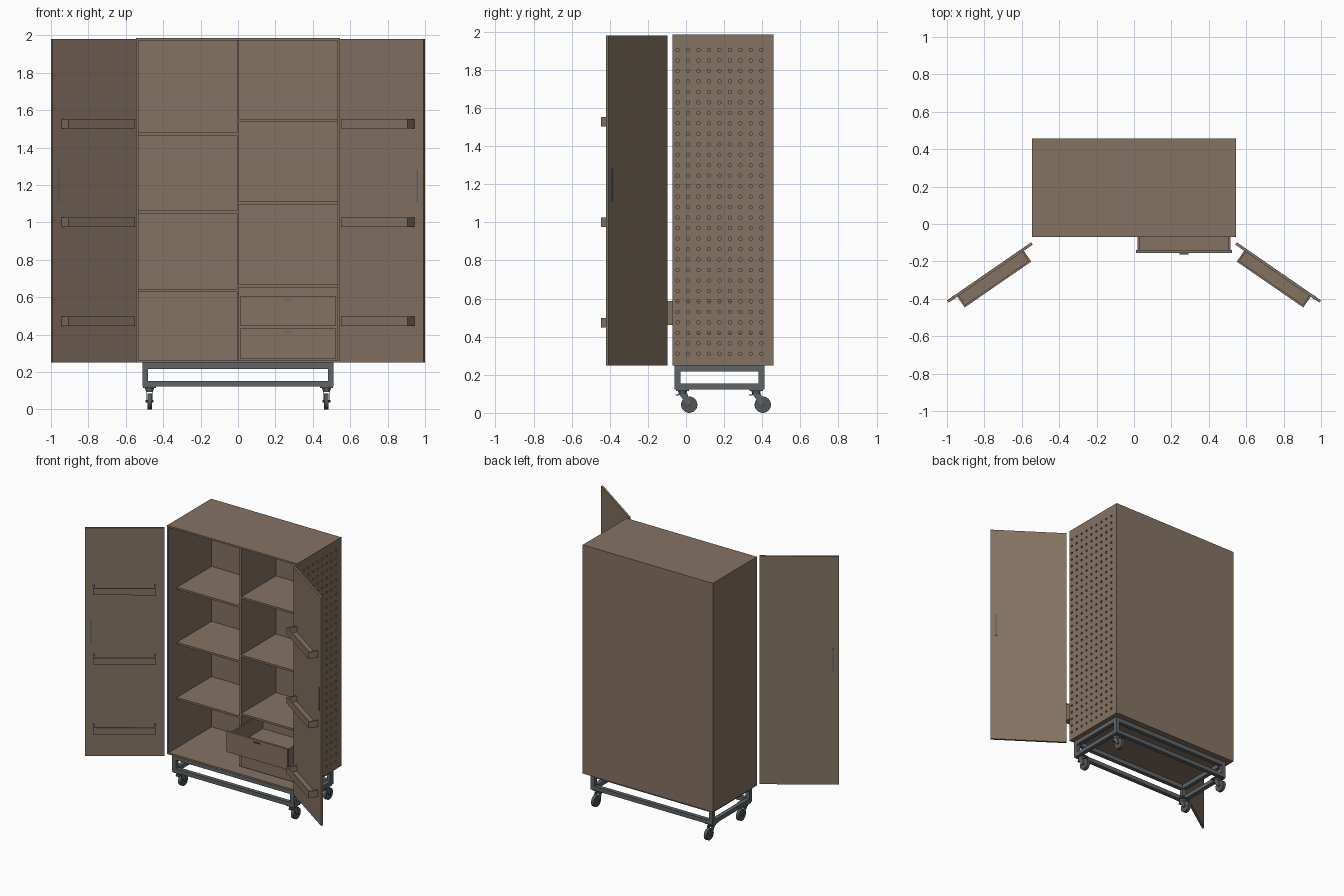
import bpy, bmesh, math
from mathutils import Matrix, Vector

if "Cube" in bpy.data.objects:
    bpy.data.objects.remove(bpy.data.objects["Cube"])


def material(name, rgb):
    m = bpy.data.materials.new(name)
    m.diffuse_color = (*rgb, 1)
    m.use_nodes = True
    m.node_tree.nodes["Principled BSDF"].inputs["Base Color"].default_value = m.diffuse_color
    return m


WOOD = material("brown_wood", (0.235, 0.170, 0.125))
METAL = material("grey_metal", (0.115, 0.128, 0.134))
RUBBER = material("dark_grey_rubber", (0.085, 0.094, 0.098))


def finish(name, bm, mat, matrix=None):
    if matrix:
        bm.transform(matrix)
    bmesh.ops.recalc_face_normals(bm, faces=bm.faces)
    me = bpy.data.meshes.new(name)
    bm.to_mesh(me)
    bm.free()
    me.materials.append(mat)
    ob = bpy.data.objects.new(name, me)
    bpy.context.collection.objects.link(ob)
    return ob


def add_box(bm, x0, x1, y0, y1, z0, z1):
    m = Matrix.Translation(((x0 + x1) / 2, (y0 + y1) / 2, (z0 + z1) / 2)) \
        @ Matrix.Diagonal((x1 - x0, y1 - y0, z1 - z0, 1))
    bmesh.ops.create_cube(bm, size=1, matrix=m)


def boxes(name, mat, items, matrix=None):
    bm = bmesh.new()
    for b in items:
        add_box(bm, *b)
    return finish(name, bm, mat, matrix)


# Cabinet carcass
X, Y0, Y1, Z0, Z1, T = 0.546, -0.07, 0.458, 0.25, 1.985, 0.013
XI, YB = X - T, Y1 - T
SET = 0.03                                   # front line of divider and shelves
boxes("cabinet_top", WOOD, [(-X, X, Y0, Y1, Z1 - T, Z1)])
boxes("cabinet_bottom", WOOD, [(-X, X, Y0, Y1, Z0, Z0 + T)])
boxes("left_side_panel", WOOD, [(-X, -XI, Y0, Y1, Z0 + T, Z1 - T)])
boxes("back_panel", WOOD, [(-XI, XI, YB, Y1, Z0 + T, Z1 - T)])
boxes("centre_divider", WOOD, [(-T / 2, T / 2, SET, YB, Z0 + T, Z1 - T)])
for z in (1.473, 1.056, 0.637):
    boxes("left_shelf", WOOD, [(-XI, -T / 2, SET, YB, z - 0.0075, z + 0.0075)])
for z in (1.545, 1.104, 0.66):
    boxes("right_shelf", WOOD, [(T / 2, XI, SET, YB, z - 0.0075, z + 0.0075)])


# Right side panel with a grid of peg holes
def peg_panel():
    bm = bmesh.new()
    pitch, r = 0.055, 0.009
    ys = [-0.0445 + pitch * i for i in range(9)]
    zs = [0.31 + pitch * i for i in range(30)]
    ye = [Y0] + [y + pitch / 2 for y in ys[:-1]] + [Y1]
    ze = [Z0 + T] + [z + pitch / 2 for z in zs[:-1]] + [Z1 - T]
    for i, y in enumerate(ys):
        for j, z in enumerate(zs):
            a, b, c, d = ye[i], ye[i + 1], ze[j], ze[j + 1]
            rim = [(b, z), (b, d), (y, d), (a, d), (a, z), (a, c), (y, c), (b, c)]
            hole = [(y + r * math.cos(k * math.pi / 4), z + r * math.sin(k * math.pi / 4))
                    for k in range(8)]
            layers = []
            for x in (X, XI):
                layers.append(([bm.verts.new((x, *p)) for p in rim],
                               [bm.verts.new((x, *p)) for p in hole]))
            (ro, ho), (ri, hi) = layers
            for k in range(8):
                n = (k + 1) % 8
                bm.faces.new((ro[k], ro[n], ho[n], ho[k]))
                bm.faces.new((ri[n], ri[k], hi[k], hi[n]))
                bm.faces.new((ho[k], ho[n], hi[n], hi[k]))
    bmesh.ops.remove_doubles(bm, verts=bm.verts, dist=1e-5)
    # close the outer edges of the panel
    rims = [e for e in bm.edges if e.is_boundary]
    bmesh.ops.bridge_loops(bm, edges=rims)
    finish("right_peg_panel", bm, WOOD)


peg_panel()


# Drawers: front plate, open box and small pull
def drawer(name, y, z0, z1):
    t, xa, xb = 0.012, 0.02, 0.515
    ya, yb, za, zb = y + 0.017, y + 0.42, z0 + 0.013, z1 - 0.016
    boxes(name, WOOD, [
        (0.01, 0.525, y, ya, z0, z1),
        (xa, xa + t, ya, yb, za, zb), (xb - t, xb, ya, yb, za, zb),
        (xa + t, xb - t, yb - t, yb, za, zb),
        (xa + t, xb - t, ya, yb - t, za, za + t)])
    boxes(name + "_pull", METAL, [(0.243, 0.292, y - 0.008, y, z1 - 0.022, z1 - 0.015)])


drawer("upper_drawer", -0.155, 0.449, 0.604)
drawer("lower_drawer", 0.02, 0.27, 0.433)


# Open doors with trays and edge handles, in hinge space (along door, inward, up)
def door(side, s):
    a = math.radians(34.6)
    c, n = math.cos(a), math.sin(a)
    m = Matrix(((s * c, -s * n, 0, s * 0.55), (-n, -c, 0, -0.098),
                (0, 0, 1, 0), (0, 0, 0, 1)))
    t = 0.015
    boxes(side + "_door", WOOD, [(0, 0.546, 0, t, 0.25, 1.98)], m)
    boxes(side + "_door_handle", METAL,
          [(0.502, 0.512, -0.002, t + 0.002, 1.107, 1.283)], m)
    ua, ub, d, w = 0.058, 0.49, 0.085, 0.01
    for z in (0.447, 0.976, 1.503):
        h = z + 0.05
        boxes(side + "_door_tray", WOOD, [
            (ua, ub, d - w, d, z, h),
            (ua, ua + w, t, d - w, z, h), (ub - w, ub, t, d - w, z, h),
            (ua + w, ub - w, t, d - w, z, z + 0.008)], m)


door("left", -1)
door("right", 1)

# Metal base frame: four legs joined by upper and lower rails
FX, FA, FB, W = 0.511, -0.06, 0.412, 0.031
legs, rails = [], []
for x in (-FX, FX - W):
    for y in (FA, FB - W):
        legs.append((x, x + W, y, y + W, 0.122, 0.25))
for za, zb in ((0.217, 0.25), (0.122, 0.153)):
    for y in (FA, FB - W):
        rails.append((-FX + W, FX - W, y, y + W, za, zb))
    for x in (-FX, FX - W):
        rails.append((x, x + W, FA + W, FB - W, za, zb))
boxes("base_legs", METAL, legs)
boxes("base_rails", METAL, rails)


# Swivel casters
def caster(x, y):
    yw, zw = y + 0.035, 0.043
    bm = bmesh.new()
    add_box(bm, x - 0.035, x + 0.035, y - 0.035, y + 0.035, 0.114, 0.122)
    bmesh.ops.create_cone(bm, cap_ends=True, segments=16, radius1=0.02, radius2=0.024,
                          depth=0.014, matrix=Matrix.Translation((x, y, 0.107)))
    add_box(bm, x - 0.019, x + 0.019, y - 0.022, y + 0.025, 0.094, 0.101)
    # slanted fork cheeks
    for s in (-1, 1):
        prof = [(y - 0.02, 0.1), (y + 0.025, 0.1), (yw + 0.009, zw - 0.006), (yw - 0.009, zw - 0.006)]
        f = bm.faces.new([bm.verts.new((x + s * 0.015, *p)) for p in prof])
        ext = bmesh.ops.extrude_face_region(bm, geom=[f])
        vs = [v for v in ext["geom"] if isinstance(v, bmesh.types.BMVert)]
        bmesh.ops.translate(bm, verts=vs, vec=Vector((s * 0.004, 0, 0)))
    # brake tab
    add_box(bm, x - 0.012, x + 0.012, y - 0.036, y - 0.018, 0.092, 0.097)
    finish("caster_fork", bm, METAL)
    bm = bmesh.new()
    spin = Matrix.Translation((x, yw, zw)) @ Matrix.Rotation(math.pi / 2, 4, 'Y')
    bmesh.ops.create_cone(bm, cap_ends=True, segments=24, radius1=0.043, radius2=0.043,
                          depth=0.024, matrix=spin)
    bmesh.ops.create_cone(bm, cap_ends=True, segments=10, radius1=0.007, radius2=0.007,
                          depth=0.044, matrix=spin)
    ob = finish("caster_wheel", bm, RUBBER)
    bpy.context.view_layer.objects.active = ob
    ob.select_set(True)
    bpy.ops.object.shade_smooth_by_angle(angle=math.radians(35))
    ob.select_set(False)


for cx in (-0.473, 0.473):
    for cy in (-0.018, 0.368):
        caster(cx, cy)
